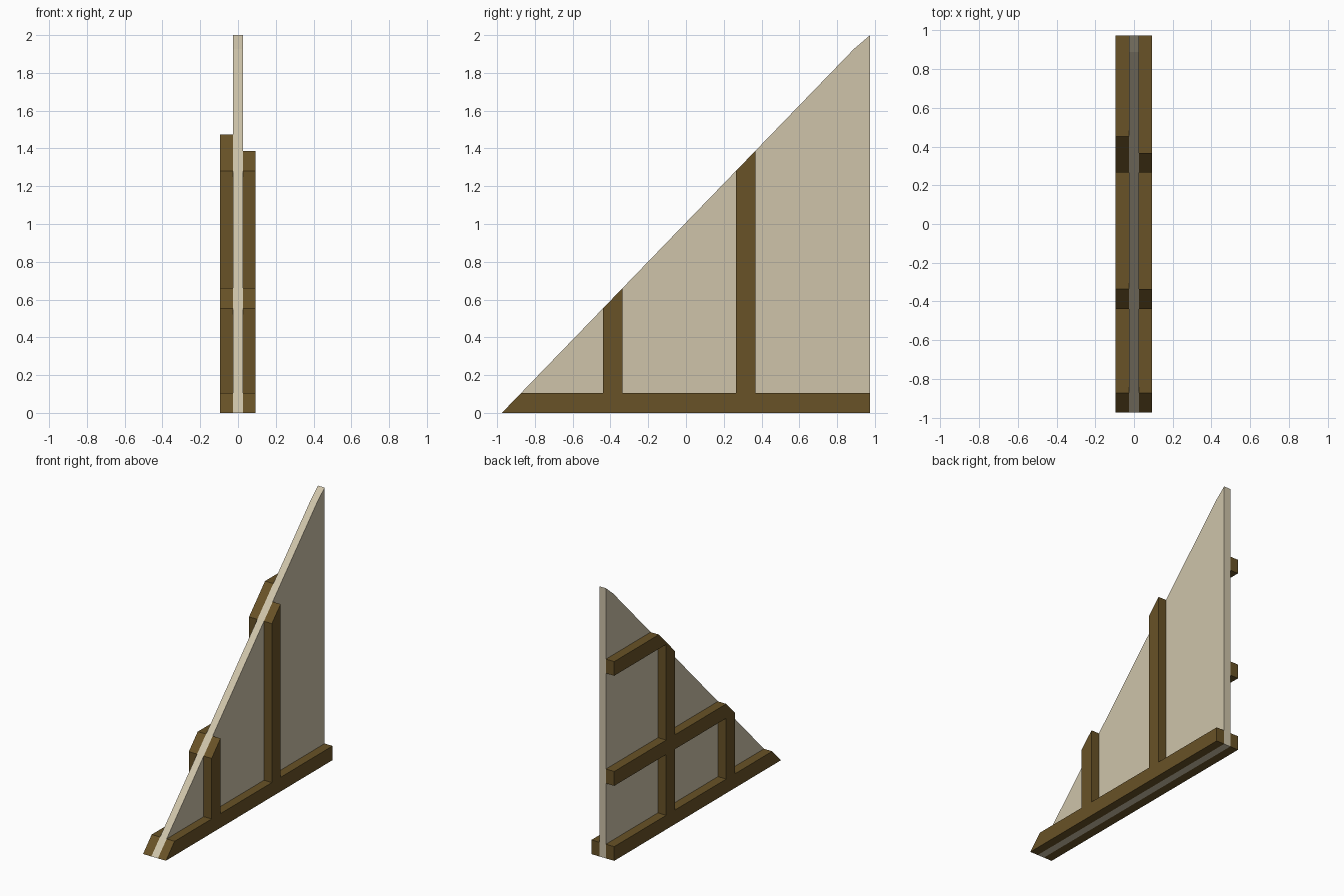
import bpy, bmesh

if "Cube" in bpy.data.objects:
    bpy.data.objects.remove(bpy.data.objects["Cube"])

SLOPE = 1.0336
BACK = 0.975
PANEL_X = (-0.027, 0.027)
LEFT_X = (-0.095, -0.027)
RIGHT_X = (0.027, 0.092)
BEAM = 0.105


def material(name, color):
    m = bpy.data.materials.new(name)
    m.diffuse_color = (*color, 1)
    m.use_nodes = True
    m.node_tree.nodes["Principled BSDF"].inputs["Base Color"].default_value = m.diffuse_color
    return m


plaster = material("plaster", (0.62, 0.55, 0.40))
timber = material("timber", (0.14, 0.085, 0.02))


def slope_z(y):
    return (y + BACK) * SLOPE


def slope_y(z):
    return z / SLOPE - BACK


def prism(name, profile, xs, mat):
    """Extrude a (y, z) outline between two x positions."""
    bm = bmesh.new()
    face = bm.faces.new([bm.verts.new((xs[0], y, z)) for y, z in profile])
    ext = bmesh.ops.extrude_face_region(bm, geom=[face])
    moved = [v for v in ext["geom"] if isinstance(v, bmesh.types.BMVert)]
    bmesh.ops.translate(bm, verts=moved, vec=(xs[1] - xs[0], 0, 0))
    bmesh.ops.recalc_face_normals(bm, faces=bm.faces)
    me = bpy.data.meshes.new(name)
    bm.to_mesh(me)
    bm.free()
    me.materials.append(mat)
    ob = bpy.data.objects.new(name, me)
    bpy.context.collection.objects.link(ob)
    return ob


# Triangular wall panel, with a slight kink near the peak
prism("gable_panel", [(-BACK, 0), (BACK, 0), (BACK, 2.0), (0.89, slope_z(0.89))],
      PANEL_X, plaster)

# Sill beam and two posts on each side, all trimmed to the roof slope
posts = {"short_post": (-0.44, -0.335), "tall_post": (0.265, 0.367)}
for side, xs in (("left", LEFT_X), ("right", RIGHT_X)):
    prism(f"{side}_sill_beam",
          [(-BACK, 0), (BACK, 0), (BACK, BEAM), (slope_y(BEAM), BEAM)], xs, timber)
    for name, (a, b) in posts.items():
        prism(f"{side}_{name}",
              [(a, BEAM), (b, BEAM), (b, slope_z(b)), (a, slope_z(a))], xs, timber)

# Horizontal rails, on the left side only
short_end, tall_start, tall_end = -0.335, 0.265, 0.367
low, high = 0.555, slope_z(short_end)
for name, a, b in (("front_middle_rail", short_end, tall_start),
                   ("back_middle_rail", tall_end, BACK)):
    prism(name, [(a, low), (b, low), (b, high), (a, high)], LEFT_X, timber)
prism("upper_rail", [(tall_end, 1.37), (BACK, 1.37), (BACK, 1.475),
                     (slope_y(1.475), 1.475), (tall_end, slope_z(tall_end))],
      LEFT_X, timber)
